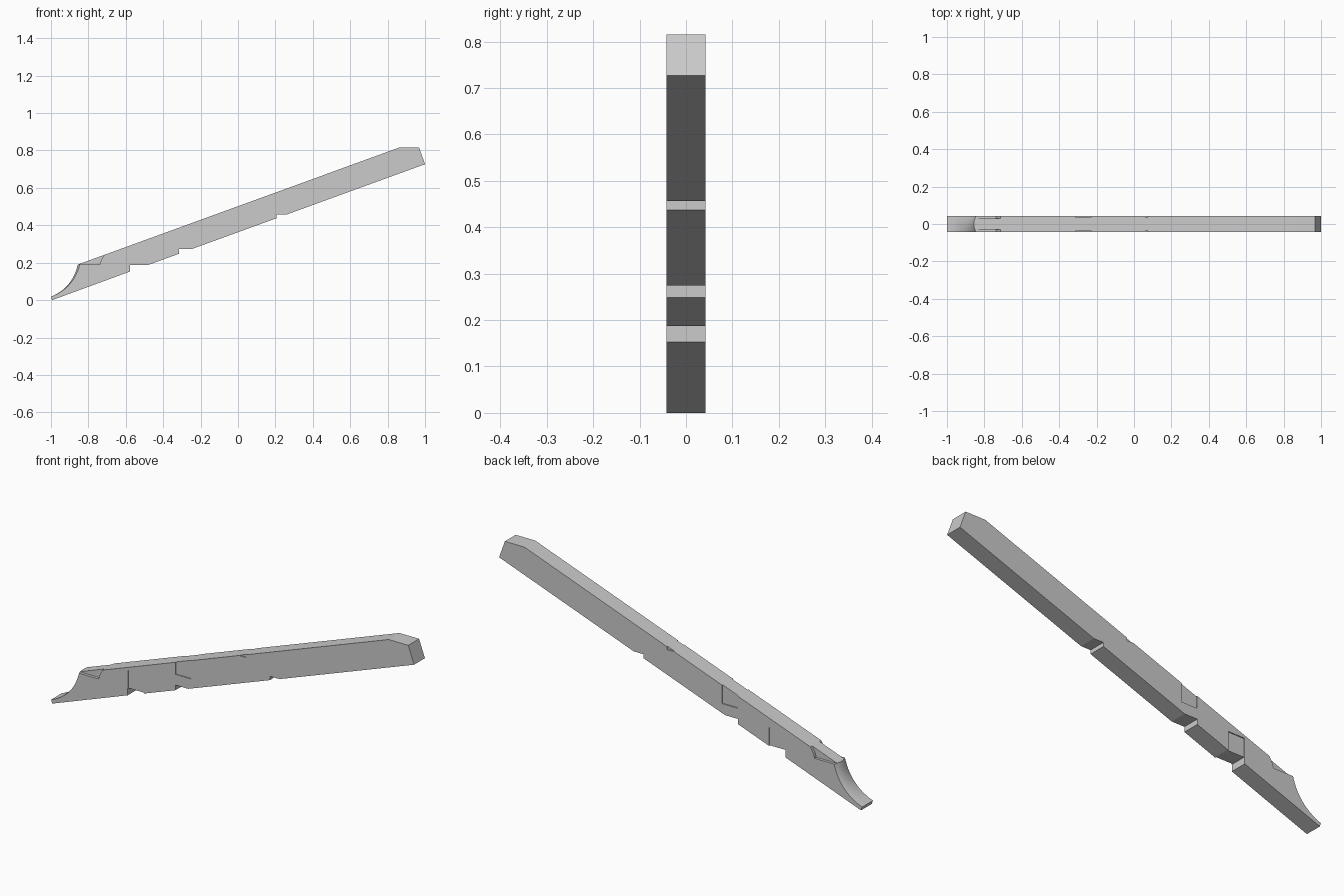
import bpy, bmesh, math
from mathutils import Vector

if "Cube" in bpy.data.objects:
    bpy.data.objects.remove(bpy.data.objects["Cube"])

W = 0.0425                      # half thickness of the timber
T = math.tan(math.radians(20))  # roof pitch


def low(x):
    return 0.363 + T * x


def high(x):
    return 0.502 + T * x


def loft(bm, sections):
    """Skin a stack of equal-length closed outlines and cap both ends."""
    rings = [[bm.verts.new(p) for p in s] for s in sections]
    n = len(rings[0])
    for a, b in zip(rings, rings[1:]):
        for i in range(n):
            j = (i + 1) % n
            bm.faces.new((a[i], a[j], b[j], b[i]))
    bm.faces.new(rings[0][::-1])
    bm.faces.new(rings[-1])


def make(name, bm):
    bmesh.ops.recalc_face_normals(bm, faces=bm.faces)
    me = bpy.data.meshes.new(name)
    bm.to_mesh(me)
    bm.free()
    ob = bpy.data.objects.new(name, me)
    bpy.context.collection.objects.link(ob)
    return ob


# Underside with three seat cuts, upper end cut square and levelled on top
body = [(-0.994, 0.0)]
for x, z in ((-0.578, 0.187), (-0.315, 0.274), (0.205, 0.457)):
    body += [(x, low(x)), (x, z), ((z - 0.363) / T, z)]
body += [(1.0, 0.727), (0.968, 0.815), (0.86, 0.815)]


# Hollow tail curve, slightly crowned across the thickness
def section(y):
    crown = 0.011 * (1 - (y / W) ** 2)
    a, b = Vector((-0.845, high(-0.845))), Vector((-1.0, 0.018))
    sag = Vector((0.74, -0.67)) * 0.031
    pts = list(body)
    for i in range(15):
        t = i / 14
        p = a.lerp(b, t) + sag * 4 * t * (1 - t)
        p.x -= crown * (1 - t)
        p.y = min(p.y + crown * 0.4 * t * (1 - t), high(p.x))
        if i == 0:
            p.y = high(p.x)
        pts.append((p.x, p.y))
    return [(x, y, z) for x, z in pts]


bm = bmesh.new()
loft(bm, [section(-W + 2 * W * i / 10) for i in range(11)])
rafter = make("rafter", bm)


# Shallow side housings and the tail shoulders, mirrored on both faces
def box(x0, x1, z0, z1):
    return [(x0, z0), (x1, z0), (x1, z1), (x0, z1)]


recesses = [
    (box(-0.577, -0.487, 0.13, 0.278), 0.0375),
    (box(-0.314, -0.228, 0.327, 0.46), 0.0375),
    (box(0.04, 0.075, 0.515, 0.56), 0.0375),
    ([(-0.9, 0.191), (-0.738, 0.191), (-0.734, 0.207), (-0.726, 0.224),
      (-0.714, 0.243), (-0.69, 0.28), (-0.9, 0.28)], 0.029),
]
bm = bmesh.new()
for outline, depth in recesses:
    for s in (-1, 1):
        loft(bm, [[(x, s * y, z) for x, z in outline] for y in (depth, 0.06)])
cutter = make("recess_cutter", bm)
cutter.hide_render = True

mod = rafter.modifiers.new("recesses", 'BOOLEAN')
mod.operation = 'DIFFERENCE'
mod.solver = 'EXACT'
mod.object = cutter
bpy.context.view_layer.objects.active = rafter
rafter.select_set(True)
cutter.select_set(False)
bpy.ops.object.modifier_apply(modifier=mod.name)
bpy.data.objects.remove(cutter)
bpy.ops.object.shade_smooth_by_angle(angle=math.radians(15))
